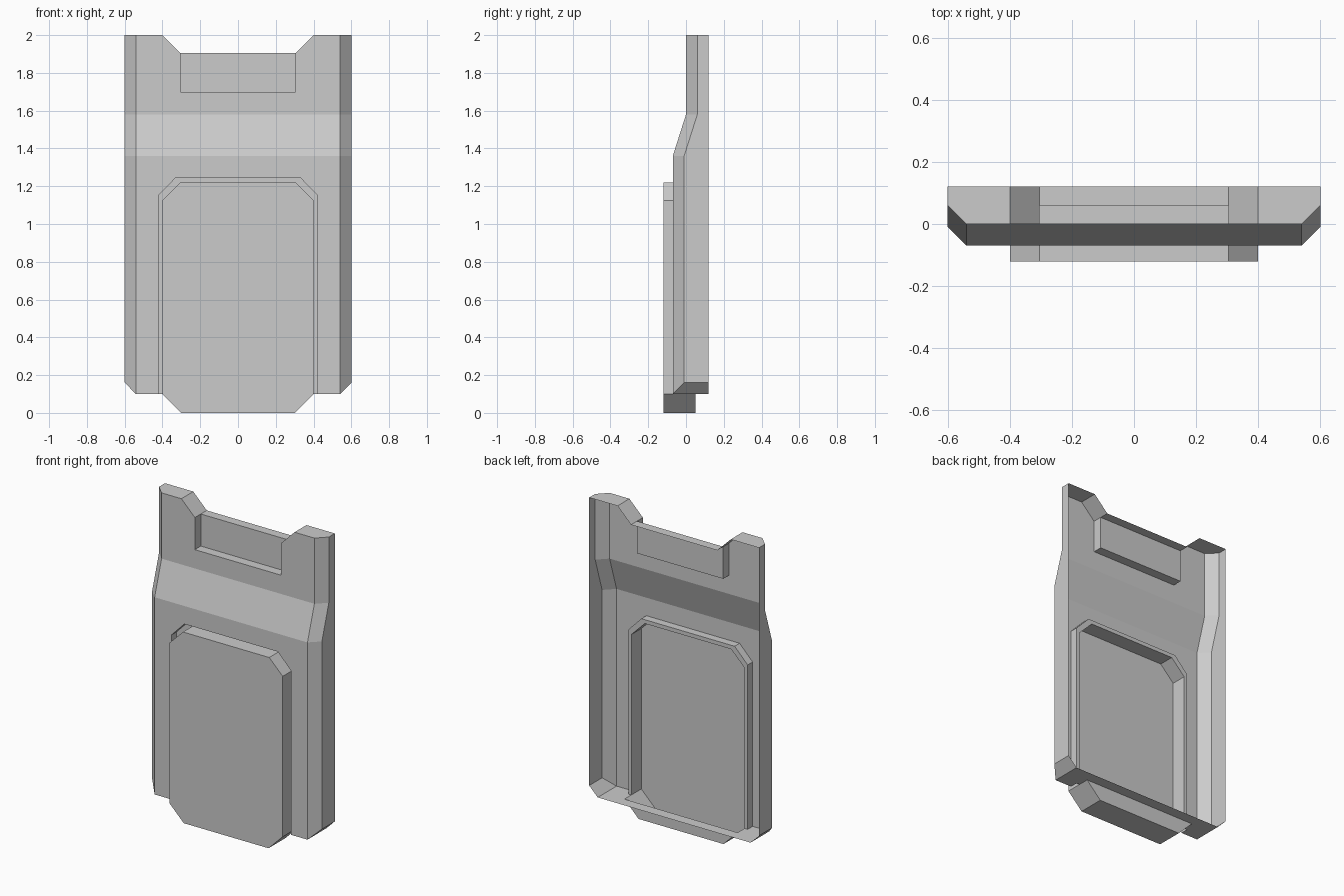
import bpy, bmesh

if "Cube" in bpy.data.objects:
    bpy.data.objects.remove(bpy.data.objects["Cube"])


def flat_y(y, pts):
    return [(x, y, z) for x, z in pts]


def flat_z(z, pts):
    return [(x, y, z) for x, y in pts]


def loft(a, b):
    """Quads between two matching polylines."""
    return [[a[i], a[i + 1], b[i + 1], b[i]] for i in range(len(a) - 1)]


def half_part(name, faces):
    """Build the right half from faces (first one faces the front) and mirror it."""
    bm = bmesh.new()
    for f in faces:
        bm.faces.new([bm.verts.new(p) for p in f])
    bmesh.ops.remove_doubles(bm, verts=bm.verts, dist=0.0005)
    bmesh.ops.recalc_face_normals(bm, faces=bm.faces)
    bm.faces.ensure_lookup_table()
    bm.normal_update()
    if bm.faces[0].normal.y > 0:
        bmesh.ops.reverse_faces(bm, faces=bm.faces)
    mesh = bpy.data.meshes.new(name)
    bm.to_mesh(mesh)
    bm.free()
    ob = bpy.data.objects.new(name, mesh)
    bpy.context.collection.objects.link(ob)
    mod = ob.modifiers.new("mirror", 'MIRROR')
    mod.use_clip = True
    return ob


FRONT, BACK = -0.07, 0.12      # shell depth
PANEL, GROOVE = -0.12, -0.02   # raised panel face and groove floor
TRAY = 0.05                    # rear of the panel foot
GRIP = 0.06                    # grip recess depth

# outlines, right half
profile = [(FRONT, 0.10), (FRONT, 1.36), (0, 1.58), (0, 2.0)]
cutout = [(0, 1.245), (0.33, 1.245), (0.422, 1.15), (0.422, 0.10)]
panel_rim = [(0, 1.22), (0.305, 1.22), (0.40, 1.125), (0.40, 0.10)]
foot = [(0.40, 0.10), (0.30, 0.0), (0, 0.0)]

# body shell: bent front plate, chamfered side, side wall
edge = [(0.54, y, z) for y, z in profile]
outer = [(0.60, y + 0.06, max(z, 0.16)) for y, z in profile]
rear = [(x, BACK, z) for x, y, z in outer]
shell = [flat_y(FRONT, cutout + [(0.54, 0.10), (0.54, 1.36), (0, 1.36)])]
shell.append([(0, FRONT, 1.36), (0.54, FRONT, 1.36), (0.54, 0, 1.58), (0, 0, 1.58)])
shell.append(flat_y(0, [(0, 1.58), (0.54, 1.58), (0.54, 2), (0.40, 2),
                        (0.305, 1.905), (0.305, 1.70), (0, 1.70)]))
shell += loft(edge, outer) + loft(outer, rear)
# top cap and sloped notch side
shell.append(flat_z(2, [(0.40, 0), (0.54, 0), (0.60, 0.06), (0.60, BACK), (0.40, BACK)]))
shell.append([(0.40, 0, 2), (0.40, BACK, 2), (0.305, BACK, 1.905),
              (0.305, GRIP, 1.905), (0.305, 0, 1.905)])
# bottom corner and bottom lip
shell.append([edge[0], outer[0], rear[0], (0.54, BACK, 0.10)])
shell.append(flat_z(0.10, [(0.54, FRONT), (0.54, BACK), (0, BACK), (0, TRAY), (0.40, TRAY),
                           (0.40, GROOVE), (0.422, GROOVE), (0.422, FRONT)]))
half_part("body_shell", shell)

# grip recess in the top notch: back, side, floor, rear ledge
half_part("grip_recess", [
    flat_y(GRIP, [(0, 1.70), (0.305, 1.70), (0.305, 1.905), (0, 1.905)]),
    [(0.305, 0, 1.70), (0.305, GRIP, 1.70), (0.305, GRIP, 1.905), (0.305, 0, 1.905)],
    flat_z(1.70, [(0, 0), (0.305, 0), (0.305, GRIP), (0, GRIP)]),
    flat_z(1.905, [(0, GRIP), (0.305, GRIP), (0.305, BACK), (0, BACK)]),
])

# raised panel: face, walls, surrounding groove, foot below the lip
panel = [flat_y(PANEL, panel_rim + foot[1:])]
panel += loft(flat_y(PANEL, panel_rim), flat_y(GROOVE, panel_rim))
panel += loft(flat_y(GROOVE, panel_rim), flat_y(GROOVE, cutout))
panel += loft(flat_y(GROOVE, cutout), flat_y(FRONT, cutout))
panel += loft(flat_y(PANEL, foot), flat_y(TRAY, foot))
panel.append(flat_y(TRAY, foot + [(0, 0.10)]))
half_part("raised_panel", panel)
